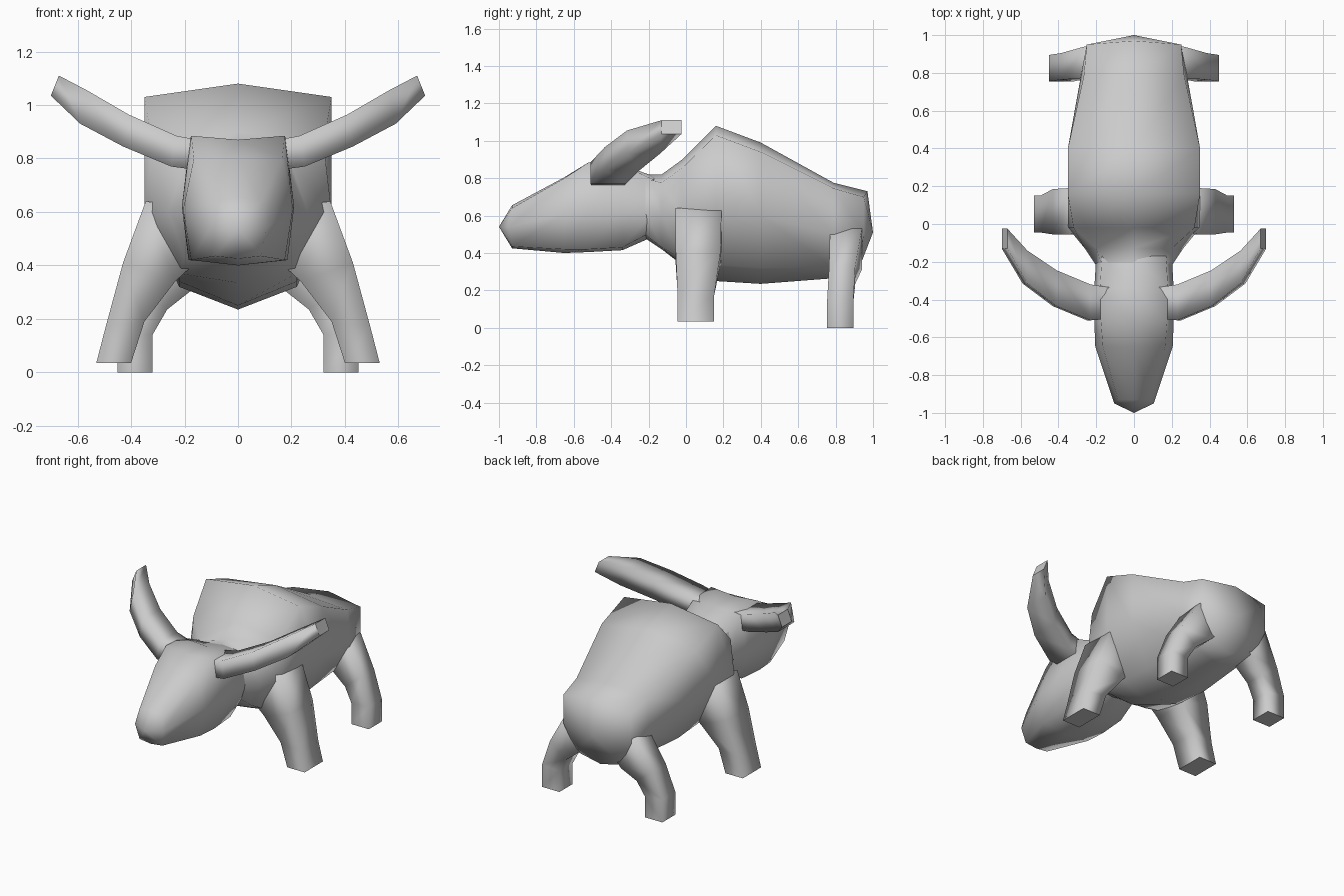
import bpy, bmesh

if "Cube" in bpy.data.objects:
    bpy.data.objects.remove(bpy.data.objects["Cube"])


def loft(name, rings, start_tip=None, end_tip=None):
    """Skin closed rings; ends become a flat cap or a fan to a tip point."""
    bm = bmesh.new()
    loops = [[bm.verts.new(p) for p in ring] for ring in rings]
    n = len(loops[0])
    for a, b in zip(loops, loops[1:]):
        for i in range(n):
            j = (i + 1) % n
            bm.faces.new((a[i], a[j], b[j], b[i])).smooth = True
    for loop, tip in ((loops[0], start_tip), (loops[-1], end_tip)):
        if tip:
            t = bm.verts.new(tip)
            for i in range(n):
                bm.faces.new((loop[i], loop[(i + 1) % n], t)).smooth = True
        else:
            bm.faces.new(loop)
    bmesh.ops.recalc_face_normals(bm, faces=bm.faces)
    me = bpy.data.meshes.new(name)
    bm.to_mesh(me)
    bm.free()
    ob = bpy.data.objects.new(name, me)
    bpy.context.collection.objects.link(ob)
    return ob


def octagon(y, top, edge, side, low, bottom, dy=(0, 0, 0, 0, 0)):
    """Symmetric 8-point section: top, upper edge, side, lower edge, bottom."""
    half = [(0, top), edge, side, low, (0, bottom)]
    right = [(x, y + d, z) for (x, z), d in zip(half, dy)]
    return right + [(-x, yy, z) for x, yy, z in right[3:0:-1]]


def pair(name, stations):
    """Left and right four-sided limb from (corner A, corner B, y0, y1)."""
    for side, s in (("right", 1), ("left", -1)):
        rings = [[(s * a[0], y0, a[1]), (s * a[0], y1, a[1]),
                  (s * b[0], y1, b[1]), (s * b[0], y0, b[1])]
                 for a, b, y0, y1 in stations]
        loft(f"{name}_{side}", rings)


# Body with shoulder hump
loft("body", [
    octagon(-.22, .82, (.17, .80), (.20, .62), (.17, .50), .48),
    octagon(-.13, .82, (.20, .775), (.26, .60), (.20, .43), .42),
    octagon(-.02, .90, (.32, .855), (.35, .60), (.22, .37), .335),
    octagon(.16, 1.08, (.35, 1.03), (.35, .63), (.22, .34), .25),
    octagon(.40, .99, (.35, .94), (.35, .60), (.22, .32), .235),
    octagon(.79, .775, (.265, .745), (.28, .50), (.18, .32), .265),
    octagon(.93, .73, (.25, .70), (.25, .50), (.17, .33), .28,
            (.04, .02, .02, 0, -.02)),
], end_tip=(0, 1.0, .51))

# Head tapering to the muzzle
loft("head", [
    octagon(-.17, .81, (.17, .79), (.20, .62), (.17, .52), .49),
    octagon(-.34, .86, (.18, .87), (.21, .62), (.18, .43), .415),
    octagon(-.52, .87, (.175, .885), (.21, .62), (.185, .42), .405),
    octagon(-.65, .805, (.165, .80), (.205, .61), (.175, .42), .40),
    octagon(-.93, .655, (.085, .64), (.105, .54), (.085, .435), .425,
            (0, 0, -.02, 0, 0)),
], end_tip=(0, -1.0, .54))

# Horns sweeping out, up and back
pair("horn", [
    ((.10, .86), (.10, .75), -.50, -.34),
    ((.23, .885), (.25, .77), -.51, -.32),
    ((.41, .965), (.43, .845), -.435, -.245),
    ((.565, 1.055), (.59, .93), -.315, -.14),
    ((.67, 1.11), (.70, 1.035), -.13, -.025),
])

# Front legs
pair("front_leg", [
    ((.53, .035), (.40, .035), -.045, .15),
    ((.495, .17), (.35, .19), -.045, .15),
    ((.43, .41), (.235, .34), -.055, .185),
    ((.345, .64), (.17, .40), -.055, .19),
    ((.20, .62), (.12, .48), -.03, .17),
])

# Hind legs
pair("hind_leg", [
    ((.45, 0), (.32, 0), .755, .895),
    ((.45, .15), (.32, .14), .755, .895),
    ((.385, .33), (.265, .235), .765, .905),
    ((.26, .53), (.17, .31), .77, .94),
    ((.10, .52), (.08, .40), .80, .92),
])
